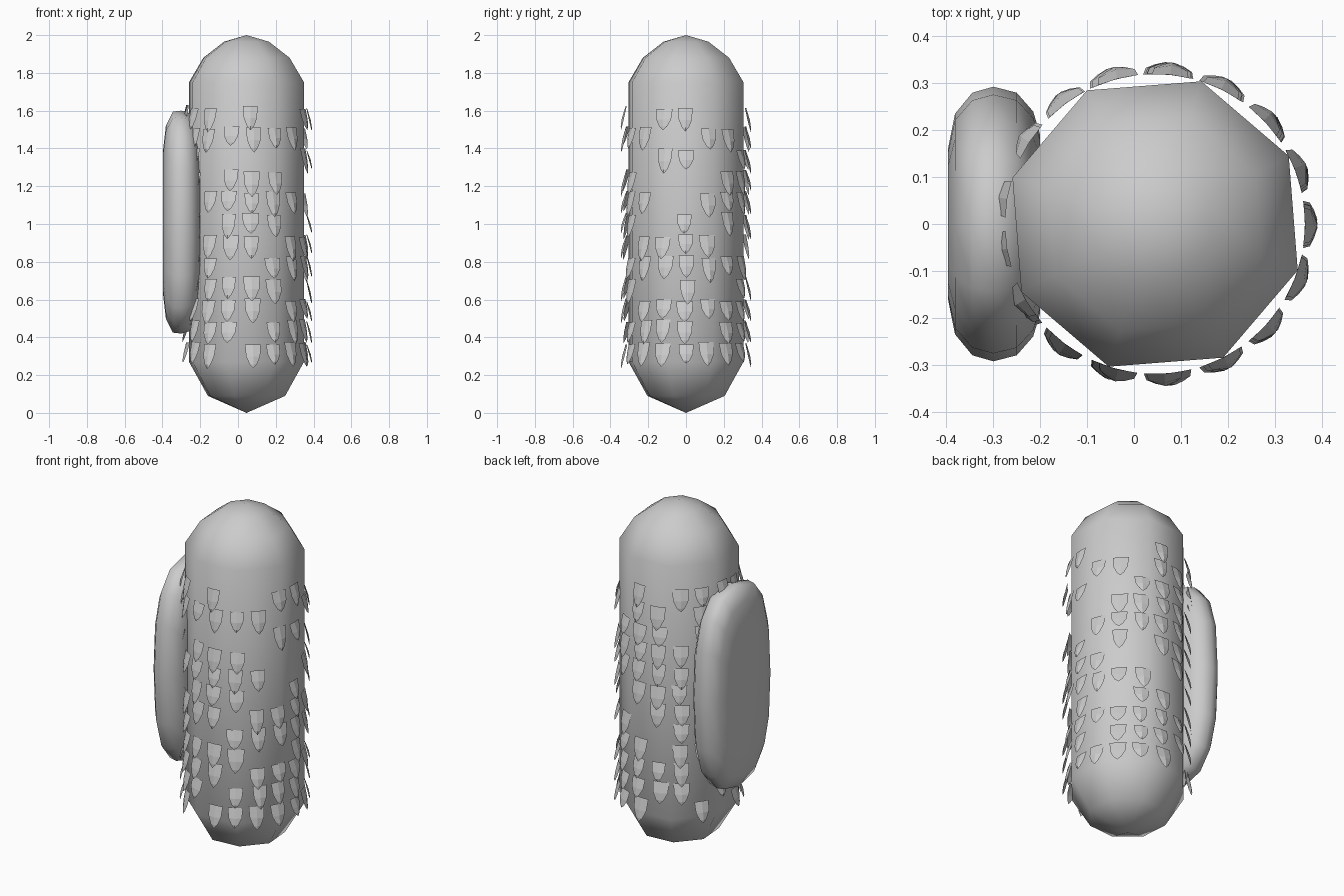
import bpy, math, random
from math import cos, sin, pi, radians

if "Cube" in bpy.data.objects:
    bpy.data.objects.remove(bpy.data.objects["Cube"])

random.seed(7)
CX = 0.045


def make(name, verts, faces, smooth_angle=None):
    me = bpy.data.meshes.new(name)
    me.from_pydata(verts, [], faces)
    me.update()
    ob = bpy.data.objects.new(name, me)
    bpy.context.collection.objects.link(ob)
    if smooth_angle:
        bpy.ops.object.select_all(action='DESELECT')
        ob.select_set(True)
        bpy.context.view_layer.objects.active = ob
        bpy.ops.object.shade_smooth_by_angle(angle=radians(smooth_angle))
    return ob


def bridge(rings, n):
    return [(r*n + i, r*n + (i+1) % n, (r+1)*n + (i+1) % n, (r+1)*n + i)
            for r in range(rings - 1) for i in range(n)]


# Body: eight-sided capsule
profile = [(0.215, 0.09), (0.32, 0.27), (0.32, 1.75), (0.24, 1.88), (0.125, 1.965)]
N = 8
verts = [(CX + r*cos(radians(27 + 45*i)), r*sin(radians(27 + 45*i)), z)
         for r, z in profile for i in range(N)]
faces = bridge(len(profile), N)
lo, hi = len(verts), len(verts) + 1
verts += [(CX, 0, 0), (CX, 0, 2)]
last = (len(profile) - 1)*N
faces += [(lo, (i+1) % N, i) for i in range(N)]
faces += [(hi, last + i, last + (i+1) % N) for i in range(N)]
make("trunk_body", verts, faces, 60)

# Side pad: flattened rounded slab, layered along x (x, half width, half height)
layers = [(-0.2, 0.19, 0.40), (-0.215, 0.24, 0.49), (-0.25, 0.28, 0.575),
          (-0.30, 0.293, 0.59), (-0.345, 0.28, 0.585), (-0.382, 0.235, 0.51),
          (-0.397, 0.16, 0.38)]
M = 16


def sup(c, p=0.75):
    return math.copysign(abs(c)**p, c)


verts = [(x, w*sup(cos(2*pi*i/M)), 1.01 + h*sup(sin(2*pi*i/M)))
         for x, w, h in layers for i in range(M)]
faces = [f[::-1] for f in bridge(len(layers), M)]
faces += [tuple(range(M)), tuple(reversed(range((len(layers)-1)*M, len(layers)*M)))]
make("side_pad", verts, faces, 60)

# Scales: keeled shield plates in 17 columns and 12 rows, with gaps
COLS, ROWS = 17, 12
present = {  # rows filled in the columns seen clearly
    0: (0, 2, 5, 6, 7, 8, 9, 10, 11),
    1: (1, 4, 6, 7, 9, 11),
    2: (1, 3, 4, 5, 7, 9, 10, 11),
    11: (0, 1, 4, 6, 7, 8, 9, 10, 11),
    12: (1, 3, 4, 5, 6, 8, 9, 10),
    13: (0, 1, 3, 4, 5, 6, 8, 9, 11),
    14: (1, 3, 4, 5, 7, 8, 10, 11),
    15: (1, 4, 6, 7, 9, 10, 11),
    16: (0, 2, 6, 7, 9, 10, 11),
}
# plate outline: sideways, down, keel height
plate = [(-0.042, 0, 0), (0, 0, 0.003), (0.042, 0, 0),
         (-0.038, 0.5, 0), (0, 0.5, 0.009), (0.038, 0.5, 0),
         (-0.02, 0.83, 0), (0, 0.83, 0.006), (0.02, 0.83, 0), (0, 1, 0)]
plate_faces = [(0, 3, 4, 1), (1, 4, 5, 2), (3, 6, 7, 4), (4, 7, 8, 5), (6, 9, 7), (7, 9, 8)]
verts, faces = [], []
for c in range(COLS):
    rows = present.get(c) or [r for r in range(ROWS) if random.random() < 0.68]
    for r in rows:
        a = 2*pi*c/COLS + random.uniform(-0.03, 0.03)
        z0 = 1.62 - 0.1135*r + random.uniform(-0.01, 0.01)
        length, width = random.uniform(0.1, 0.135), random.uniform(0.9, 1.1)
        b = len(verts)
        for s, d, k in plate:
            out, side = 0.317 + 0.028*d + k, s*width
            verts.append((CX + out*cos(a) - side*sin(a),
                          out*sin(a) + side*cos(a), z0 - d*length))
        faces += [tuple(b + i for i in f) for f in plate_faces]
make("bark_scales", verts, faces)
